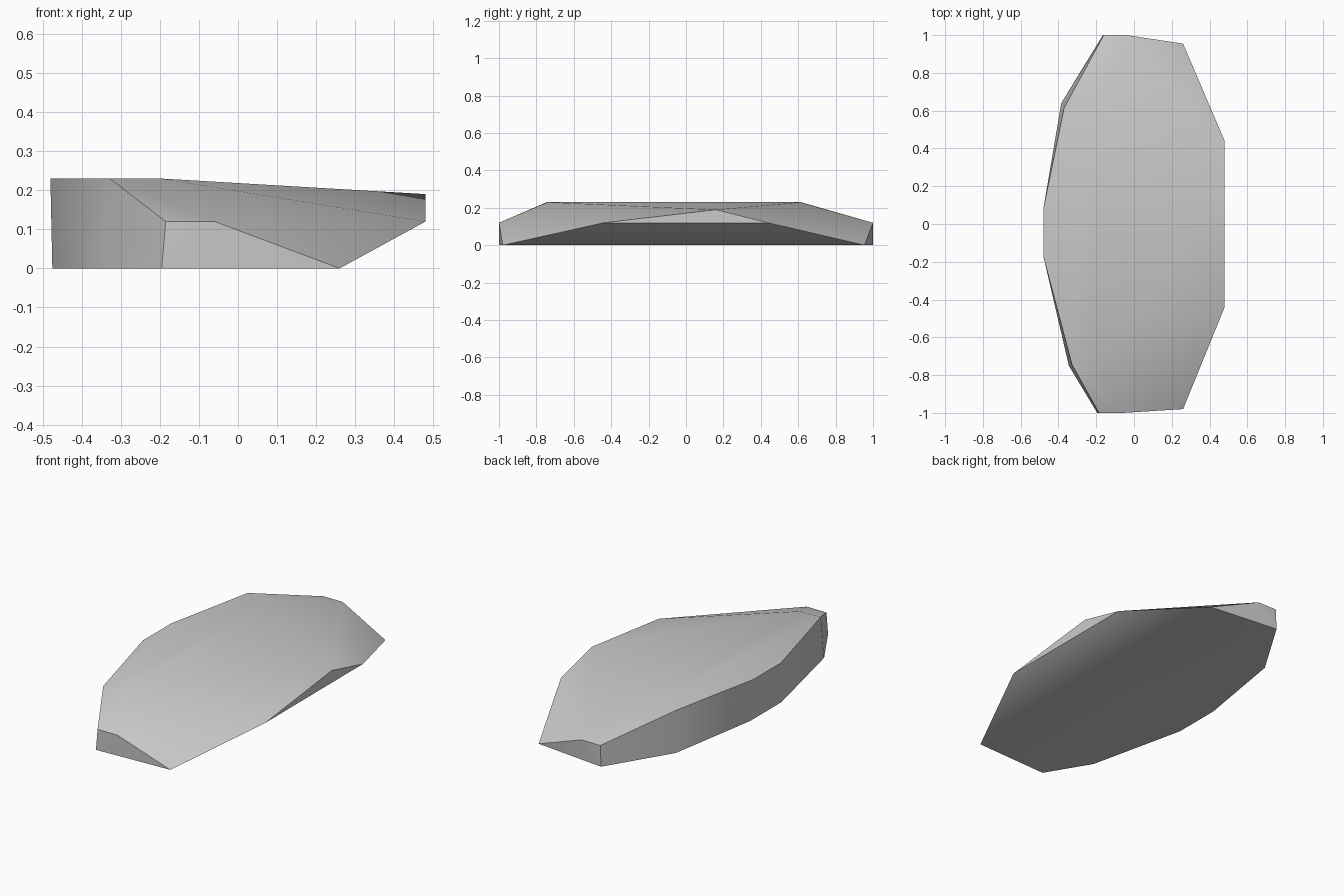
import bpy
import bmesh
import math

cube = bpy.data.objects.get("Cube")
if cube:
    bpy.data.objects.remove(cube, do_unlink=True)


def make_material(name, colour):
    mat = bpy.data.materials.new(name)
    mat.use_nodes = True
    mat.diffuse_color = colour
    mat.node_tree.nodes["Principled BSDF"].inputs["Base Color"].default_value = colour
    return mat


def hull_object(name, rings, mat):
    """Convex stone wrapped around outlines given as {height: [(x, y), ...]}."""
    bm = bmesh.new()
    for z, outline in rings.items():
        for x, y in outline:
            bm.verts.new((x, y, z))
    hull = bmesh.ops.convex_hull(bm, input=bm.verts[:])
    unused = {v for v in hull["geom_interior"] + hull["geom_unused"]
              if isinstance(v, bmesh.types.BMVert)}
    bmesh.ops.delete(bm, geom=list(unused), context="VERTS")
    bmesh.ops.dissolve_limit(bm, angle_limit=math.radians(1),
                             verts=bm.verts[:], edges=bm.edges[:])
    bmesh.ops.recalc_face_normals(bm, faces=bm.faces[:])
    mesh = bpy.data.meshes.new(name)
    bm.to_mesh(mesh)
    bm.free()
    mesh.materials.append(mat)
    obj = bpy.data.objects.new(name, mesh)
    bpy.context.collection.objects.link(obj)
    return obj


stone_grey = make_material("stone grey", (0.6, 0.6, 0.6, 1))

# Flat slab: steep wall on one long side, undercut lip on the other
rings = {
    # footprint
    0.0: [(-0.475, 0.1), (-0.475, -0.18), (-0.345, -0.75), (-0.195, -1),
          (0.26, -0.98), (0.26, 0.955), (-0.165, 1), (-0.385, 0.64)],
    # widest line, with the blunt ends and the overhanging lip
    0.12: [(-0.185, -1), (-0.06, -1), (0.48, -0.44),
           (0.48, 0.44), (-0.04, 1), (-0.16, 1)],
    # peak of the lip
    0.19: [(0.48, 0.16)],
    # level part of the top
    0.23: [(-0.48, 0.08), (-0.48, -0.17), (-0.328, -0.745),
           (-0.2, -0.74), (-0.2, 0.61), (-0.37, 0.615)],
}
stone = hull_object("flat_stone", rings, stone_grey)

# Smooth shading that keeps the hard rims crisp
bpy.ops.object.select_all(action="DESELECT")
stone.select_set(True)
bpy.context.view_layer.objects.active = stone
bpy.ops.object.shade_smooth_by_angle(angle=math.radians(30))
